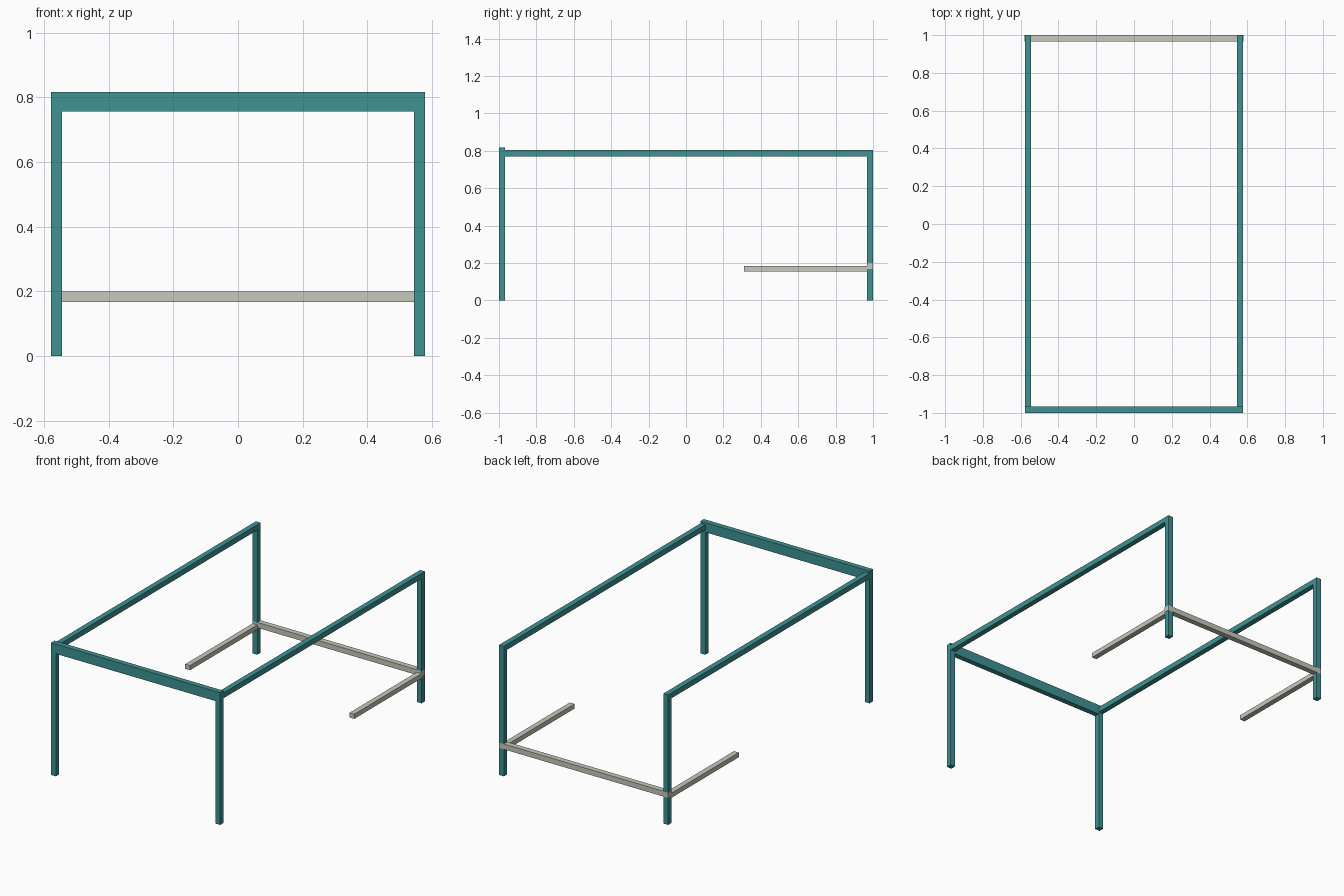
import bpy

cube = bpy.data.objects.get("Cube")
if cube:
    bpy.data.objects.remove(cube, do_unlink=True)


def material(name, rgb):
    mat = bpy.data.materials.new(name)
    mat.use_nodes = True
    colour = (*rgb, 1.0)
    mat.diffuse_color = colour
    mat.node_tree.nodes["Principled BSDF"].inputs["Base Color"].default_value = colour
    return mat


teal = material("teal paint", (0.05, 0.29, 0.29))
grey = material("warm grey", (0.57, 0.58, 0.51))


def bar(name, xs, ys, zs, mat):
    """Square-cut bar filling the given ranges."""
    bpy.ops.mesh.primitive_cube_add(size=1)
    ob = bpy.context.object
    ob.name = name
    ranges = (xs, ys, zs)
    for v in ob.data.vertices:
        v.co = [r[0] if c < 0 else r[1] for c, r in zip(v.co, ranges)]
    ob.data.materials.append(mat)
    return ob


W = 0.578            # half width
T = 0.033            # tube thickness
RAIL_TOP = 0.803
BEAM = (0.757, 0.817)
LIP = 0.001          # keeps the cross bar just proud of the legs

# Legs, top rails and short lower arms on both sides
for side, s in (("left", 1), ("right", -1)):
    xs = sorted((s * (W - T), s * W))
    bar(f"{side}_front_leg", xs, (-1, T - 1), (0, BEAM[0]), teal)
    bar(f"{side}_back_leg", xs, (1 - T, 1), (0, RAIL_TOP - T), teal)
    bar(f"{side}_top_rail", xs, (T - 1, 1), (RAIL_TOP - T, RAIL_TOP), teal)
    bar(f"{side}_lower_arm", xs, (0.31, 1 - T), (0.155, 0.184), grey)

# Deep beam across the front, light cross bar across the back
bar("front_beam", (-W, W), (-1, T - 1), BEAM, teal)
bar("back_cross_bar", (-W - LIP, W + LIP), (1 - T - LIP, 1), (0.167, 0.2), grey)
bar_face = bpy.data.objects["back_cross_bar"]
bar_face.location.y = LIP / 2
